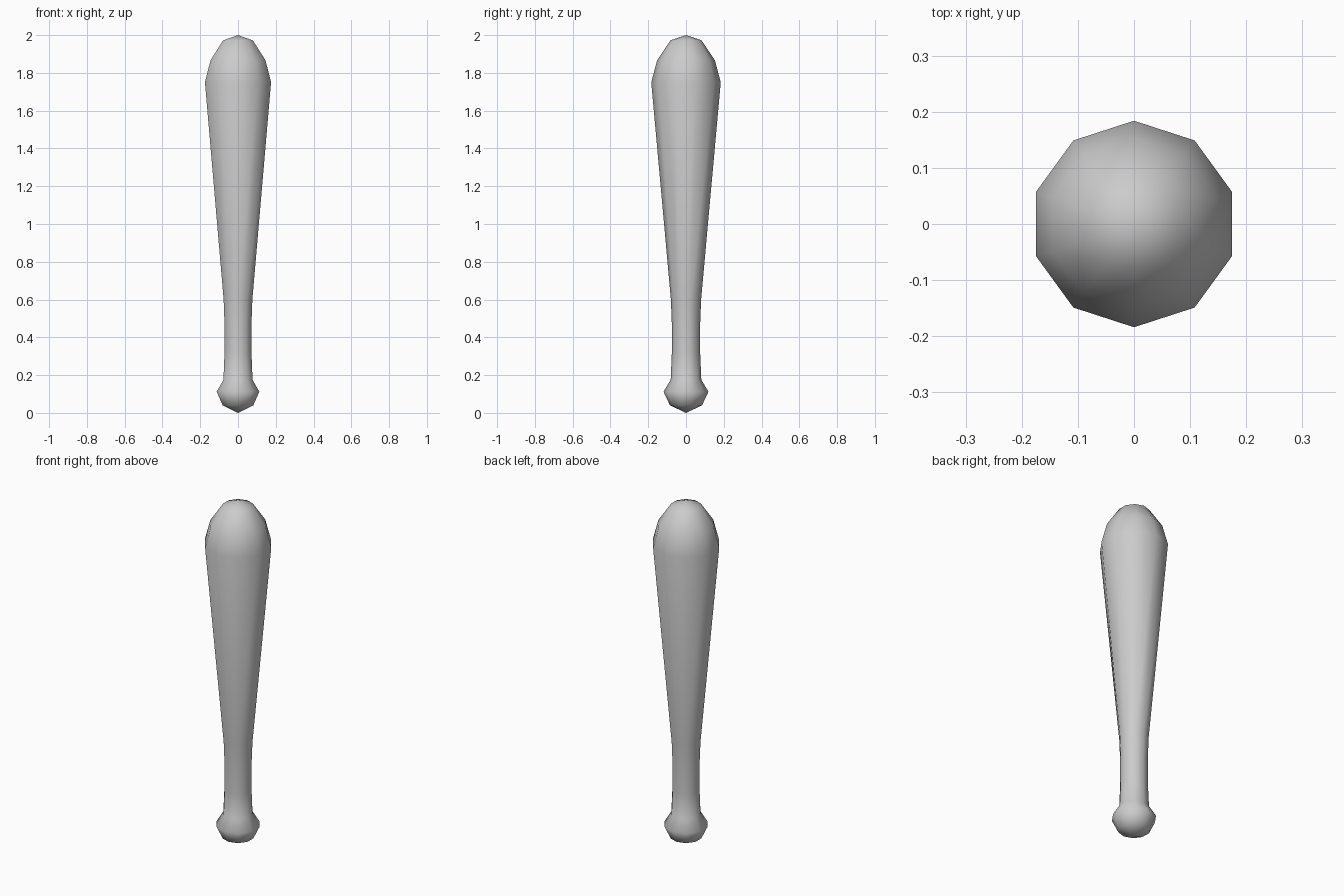
import bpy
import bmesh
from math import tau

SIDES = 10

# Remove the default cube
cube = bpy.data.objects.get("Cube")
if cube:
    bpy.data.objects.remove(cube, do_unlink=True)

# Plain grey material
grey = bpy.data.materials.new("plain_grey")
grey.use_nodes = True
colour = (0.6, 0.6, 0.6, 1.0)
grey.diffuse_color = colour
grey.node_tree.nodes["Principled BSDF"].inputs["Base Color"].default_value = colour

# Radius and height, from the knob up to the rounded tip
profile = [
    (0.0, 0.0), (0.085, 0.04), (0.119, 0.112),      # knob
    (0.081, 0.175), (0.075, 0.32), (0.075, 0.47),   # grip
    (0.08, 0.6), (0.184, 1.75),                     # tapered barrel
    (0.153, 1.867), (0.083, 1.972), (0.0, 2.0),     # tip
]


def lathe(name, points, material):
    """Spin a profile about the z axis into a closed, smooth solid."""
    bm = bmesh.new()
    verts = [bm.verts.new((0, r, z)) for r, z in points]
    edges = [bm.edges.new(pair) for pair in zip(verts, verts[1:])]
    bmesh.ops.spin(bm, geom=verts + edges, cent=(0, 0, 0), axis=(0, 0, 1),
                   angle=tau, steps=SIDES)
    bmesh.ops.remove_doubles(bm, verts=bm.verts[:], dist=0.001)
    bmesh.ops.recalc_face_normals(bm, faces=bm.faces[:])
    for face in bm.faces:
        face.smooth = True
    mesh = bpy.data.meshes.new(name)
    bm.to_mesh(mesh)
    bm.free()
    mesh.materials.append(material)
    obj = bpy.data.objects.new(name, mesh)
    bpy.context.collection.objects.link(obj)
    return obj


# Bat in one piece
lathe("bat", profile, grey)
